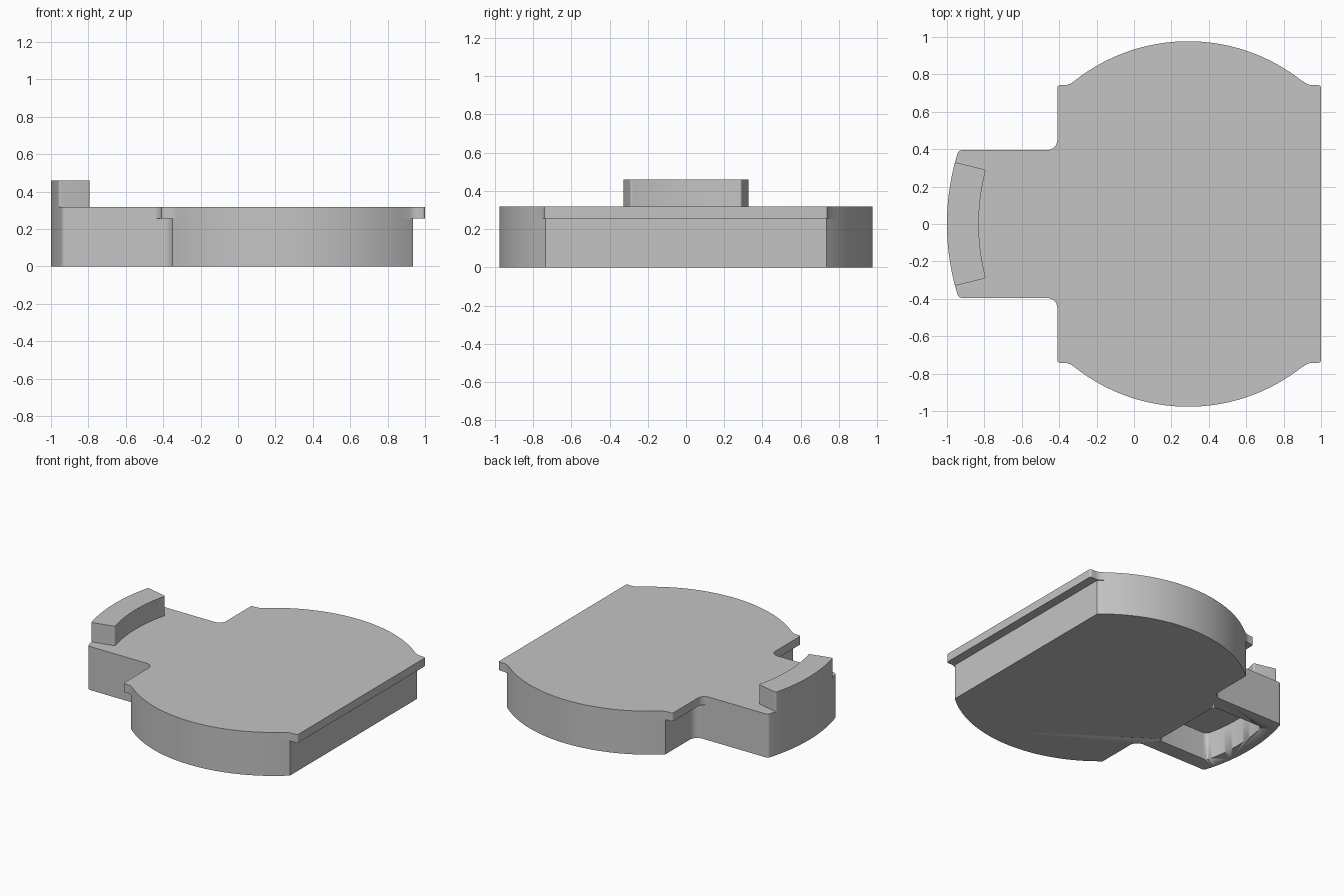
import bpy, bmesh, math
from mathutils import Vector

if "Cube" in bpy.data.objects:
    bpy.data.objects.remove(bpy.data.objects["Cube"])

CX = 0.29          # common centre of all arcs (y = 0)
R_BODY, R_TAB = 0.977, 1.29

grey = bpy.data.materials.new("plain grey")
grey.diffuse_color = (0.55, 0.55, 0.55, 1)
grey.use_nodes = True
grey.node_tree.nodes["Principled BSDF"].inputs["Base Color"].default_value = grey.diffuse_color


def arc(radius, a0, a1, n):
    """Points on a circle about the common centre, angles in degrees."""
    pts = []
    for i in range(n + 1):
        a = math.radians(a0 + (a1 - a0) * i / n)
        pts.append((CX + radius * math.cos(a), radius * math.sin(a), 0))
    return pts


def outline(half):
    """Round the (x, y, radius) corners of the +y half, then mirror it."""
    out = []
    for i, (x, y, r) in enumerate(half):
        p = Vector((x, y))
        if r == 0:
            out.append(p)
            continue
        q0, q1 = half[i - 1], half[(i + 1) % len(half)]
        if i == len(half) - 1:              # the next point is the mirror image
            q1 = (x, -y, 0)
        d0 = (Vector(q0[:2]) - p).normalized()
        d1 = (Vector(q1[:2]) - p).normalized()
        h = d0.angle(d1) / 2
        t = r / math.tan(h)
        c = p + (d0 + d1).normalized() * (r / math.sin(h))
        v0, v1 = p + d0 * t - c, p + d1 * t - c
        for k in range(9):
            out.append(c + v0.lerp(v1, k / 8).normalized() * r)
    return out + [Vector((p.x, -p.y)) for p in reversed(out) if p.y > 1e-5]


def prism(name, half, z0, z1):
    bm = bmesh.new()
    face = bm.faces.new([bm.verts.new((p.x, p.y, z0)) for p in outline(half)])
    ext = bmesh.ops.extrude_face_region(bm, geom=[face], use_keep_orig=True)
    top = [v for v in ext["geom"] if isinstance(v, bmesh.types.BMVert)]
    bmesh.ops.translate(bm, verts=top, vec=(0, 0, z1 - z0))
    bmesh.ops.recalc_face_normals(bm, faces=bm.faces)
    mesh = bpy.data.meshes.new(name)
    bm.to_mesh(mesh)
    bm.free()
    mesh.materials.append(grey)
    ob = bpy.data.objects.new(name, mesh)
    bpy.context.collection.objects.link(ob)
    bpy.ops.object.select_all(action='DESELECT')
    ob.select_set(True)
    bpy.context.view_layer.objects.active = ob
    bpy.ops.object.shade_smooth_by_angle(angle=math.radians(30))
    return ob


# curved end of the tab, shared by body and plate
tab_end = arc(R_TAB, 180, 164.5, 12) + [(-0.938, 0.395, 0.025)]

# lower body with tab
body = prism("lower_body", tab_end + [(-0.35, 0.395, 0.06)]
             + arc(R_BODY, 130.9, 48.7, 56), 0, 0.257)

# top plate with overhanging lips at both sides
prism("top_plate", tab_end + [(-0.41, 0.395, 0.055), (-0.41, 0.742, 0.015),
                              (-0.35, 0.742, 0.07)]
      + arc(R_BODY, 127.5, 52.2, 52)
      + [(0.936, 0.742, 0.07), (1.0, 0.742, 0.015)], 0.257, 0.318)

# raised curved hook on the tab end
prism("hook", arc(R_TAB, 180, 166, 12)
      + [(-0.957, 0.33, 0.01), (-0.792, 0.29, 0.01)]
      + arc(1.12, 166, 180, 12), 0.318, 0.46)

# pocket in the underside of the tab
cutter = prism("pocket_cutter", arc(1.19, 180, 169, 10)
               + [(-0.865, 0.285, 0.035), (-0.45, 0.285, 0.035)], -0.1, 0.2)
cutter.hide_render = True
cutter.hide_viewport = True
cut = body.modifiers.new("pocket", 'BOOLEAN')
cut.operation = 'DIFFERENCE'
cut.solver = 'EXACT'
cut.object = cutter
